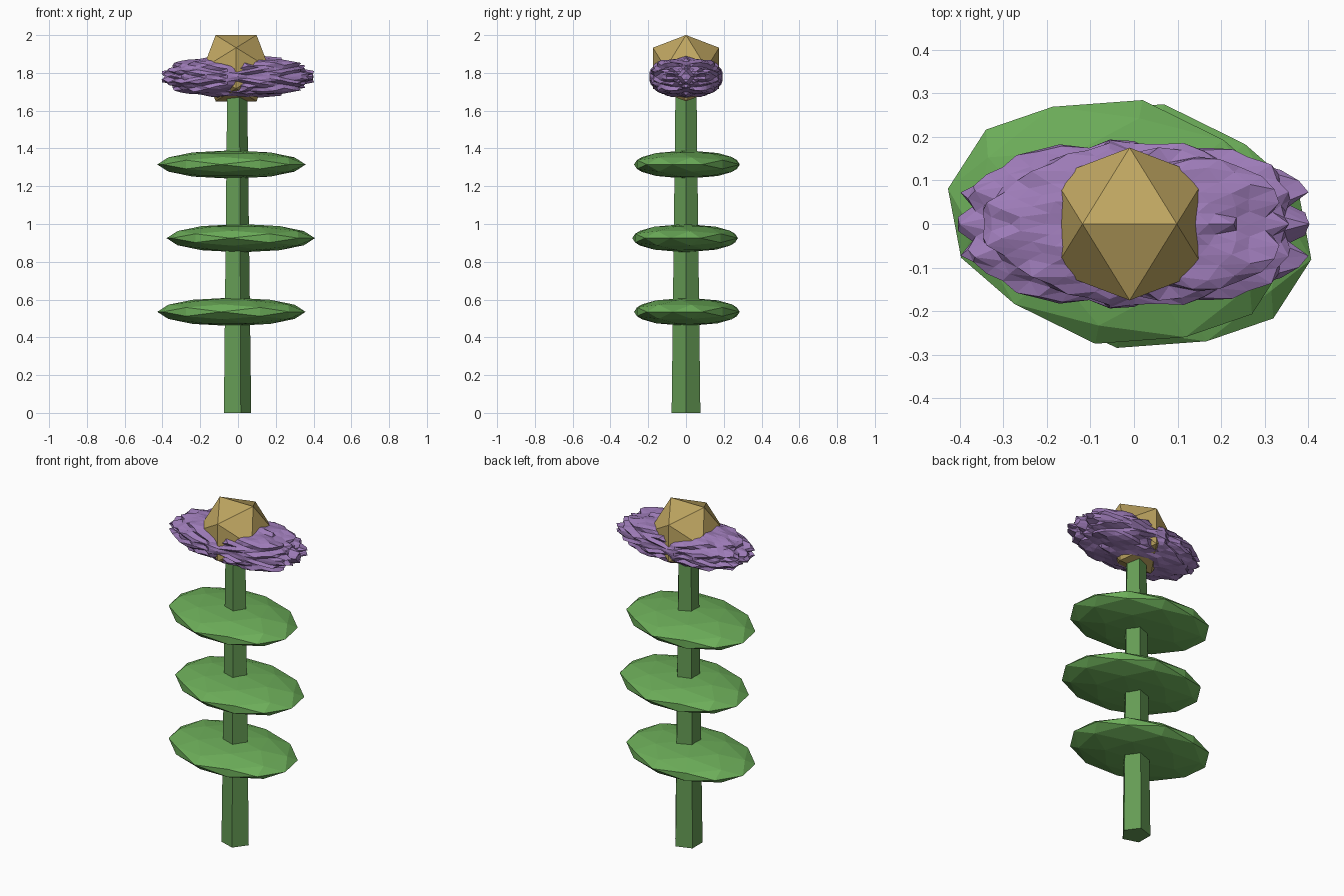
import bpy, bmesh, math, random
from mathutils import Vector, Matrix

if "Cube" in bpy.data.objects:
    bpy.data.objects.remove(bpy.data.objects["Cube"])

AXIS_X = -0.01  # the stem stands slightly left of centre


def material(name, rgb):
    m = bpy.data.materials.new(name)
    m.diffuse_color = (*rgb, 1)
    m.use_nodes = True
    m.node_tree.nodes["Principled BSDF"].inputs["Base Color"].default_value = m.diffuse_color
    return m


def hull(points):
    bm = bmesh.new()
    for p in points:
        bm.verts.new(p)
    bmesh.ops.convex_hull(bm, input=bm.verts[:])
    return bm


def ico(level):
    """Unit icosphere with an edge (along x) on top."""
    a, b = Vector((1, (1 + 5 ** 0.5) / 2)).normalized()
    pts = []
    for s in (-1, 1):
        for t in (-1, 1):
            pts += [Vector((s * a, 0, t * b)), Vector((0, s * b, t * a)), Vector((s * b, t * a, 0))]
    bm = hull(pts)
    for _ in range(level):
        pts = [v.co.copy() for v in bm.verts]
        pts += [(e.verts[0].co + e.verts[1].co).normalized() for e in bm.edges]
        bm.free()
        bm = hull(pts)
    return bm


def finish(bm, name, mat):
    bmesh.ops.recalc_face_normals(bm, faces=bm.faces[:])
    me = bpy.data.meshes.new(name)
    bm.to_mesh(me)
    bm.free()
    me.materials.append(mat)
    ob = bpy.data.objects.new(name, me)
    bpy.context.collection.objects.link(ob)
    return ob


stem_green = material("stem_green", (0.13, 0.33, 0.09))
leaf_green = material("leaf_green", (0.15, 0.42, 0.10))
purple = material("petal_purple", (0.34, 0.20, 0.48))
gold = material("centre_gold", (0.52, 0.38, 0.12))

# Five-sided tapering stem
bm = bmesh.new()
rings = []
for r, z in ((0.08, 0), (0.058, 1.75)):
    rings.append([bm.verts.new((AXIS_X + r * math.cos(math.tau * i / 5),
                                r * math.sin(math.tau * i / 5), z)) for i in range(5)])
for ring in rings:
    bm.faces.new(ring)
for i in range(5):
    j = (i + 1) % 5
    bm.faces.new((rings[0][i], rings[0][j], rings[1][j], rings[1][i]))
finish(bm, "stem", stem_green)

# Three flattened leaves, alternating sides of the stem
for i, z in enumerate((0.535, 0.925, 1.315)):
    bm = ico(1)
    turn = math.radians(-11) + math.pi * i
    bm.transform(Matrix.Translation((AXIS_X, 0, z)) @ Matrix.Rotation(turn, 4, 'Z')
                 @ Matrix.Translation((-0.025, 0, 0)) @ Matrix.Diagonal((0.4, 0.285, 0.075, 1)))
    finish(bm, f"leaf_{i + 1}", leaf_green)

# Spiky petal cushion, mirrored front to back and top to bottom
random.seed(4)
spike = {}
bm = ico(3)
for v in bm.verts:
    x, y, z = v.co
    key = (round(x, 3), round(abs(y), 3), round(abs(z), 3))
    k = spike.setdefault(key, random.uniform(0.87, 1.03))
    k /= (abs(x) ** 2.5 + abs(y) ** 2.5 + abs(z) ** 2.5) ** 0.4
    v.co = (x * k * 0.405, y * k * 0.19, 1.78 + z * k * 0.11)
finish(bm, "petals", purple)

# Golden flower centre
bm = ico(0)
bm.transform(Matrix.Translation((AXIS_X, 0, 1.825)) @ Matrix.Scale(0.206, 4))
finish(bm, "flower_centre", gold)
